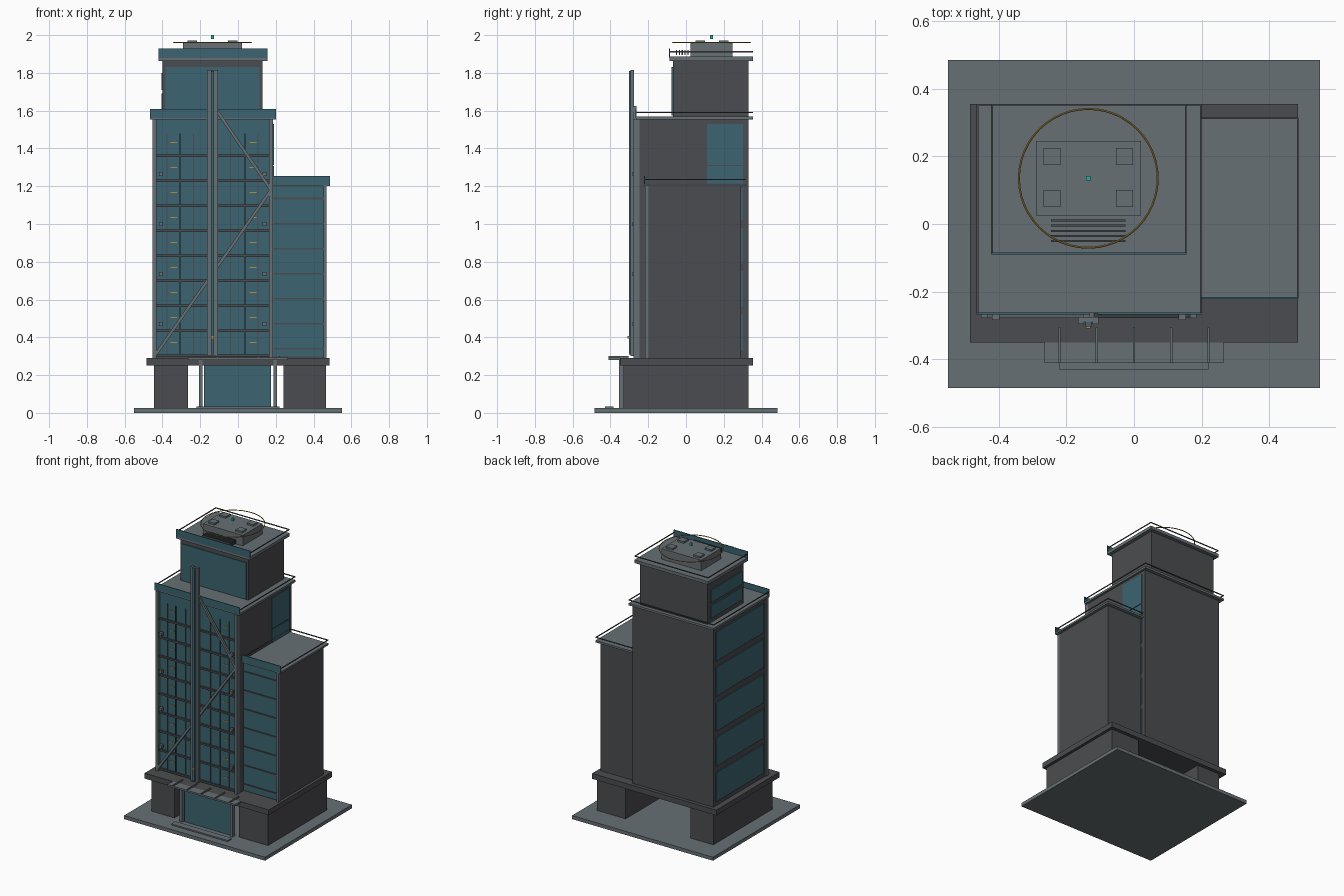
import bpy, math
from mathutils import Vector


def material(name, rgb):
    m = bpy.data.materials.new(name)
    m.diffuse_color = (*rgb, 1)
    return m


GLASS = material("teal_glass", (0.045, 0.13, 0.165))
WALL = material("dark_wall", (0.07, 0.073, 0.08))
METAL = material("light_metal", (0.135, 0.16, 0.175))
GOLD = material("gold", (0.45, 0.28, 0.06))
BEACON = material("beacon", (0.02, 0.4, 0.35))


def box(name, x0, x1, y0, y1, z0, z1, mat):
    bpy.ops.mesh.primitive_cube_add(size=1, location=((x0 + x1) / 2, (y0 + y1) / 2, (z0 + z1) / 2))
    o = bpy.context.object
    o.name = name
    o.scale = (x1 - x0, y1 - y0, z1 - z0)
    bpy.ops.object.transform_apply(location=False, rotation=False, scale=True)
    o.data.materials.append(mat)
    return o


def beam(name, a, b, w, d):
    # square bar in an x-z plane between two points
    a, b = Vector(a), Vector(b)
    v = b - a
    c = (a + b) / 2
    h = v.length / 2
    o = box(name, -w / 2, w / 2, -d / 2, d / 2, -h, h, METAL)
    o.location = c
    o.rotation_euler = (0, math.atan2(v.x, v.z), 0)
    return o


def roof(name, x0, x1, y0, y1, z0, z1, glass_top, rail_z):
    # roof slab, glass front parapet and thin rail on the other sides
    box(name + "_slab", x0, x1, y0, y1, z0, z1, METAL)
    box(name + "_parapet", x0, x1, y0 - 0.002, y0 + 0.004, z1 - 0.006, glass_top, GLASS)
    t, r0, r1 = 0.005, rail_z - 0.003, rail_z + 0.003
    box(name + "_rail_left", x0, x0 + t, y0, y1, r0, r1, WALL)
    box(name + "_rail_right", x1 - t, x1, y0, y1, r0, r1, WALL)
    box(name + "_rail_back", x0, x1, y1 - t, y1, r0, r1, WALL)


# ground slab, podium legs and podium deck
box("ground_slab", -0.55, 0.55, -0.485, 0.485, 0, 0.025, METAL)
box("podium_leg_left", -0.445, -0.265, -0.33, 0.33, 0.025, 0.255, WALL)
box("podium_leg_right", 0.24, 0.465, -0.33, 0.33, 0.025, 0.255, WALL)
box("podium_deck", -0.485, 0.485, -0.35, 0.355, 0.252, 0.29, WALL)

# entrance: glass, portal posts, step, canopy
box("lobby_glass", -0.18, 0.175, -0.34, -0.33, 0.025, 0.255, GLASS)
for x in (-0.197, 0.197):
    box("entrance_post", x - 0.01, x + 0.01, -0.355, -0.33, 0.025, 0.285, METAL)
box("entrance_step", -0.22, 0.22, -0.43, -0.385, 0.025, 0.034, METAL)
box("canopy", -0.265, 0.265, -0.41, -0.35, 0.28, 0.292, METAL)
for i in range(5):
    x = -0.22 + 0.11 * i
    box("canopy_beam", x - 0.003, x + 0.003, -0.41, -0.305, 0.29, 0.301, METAL)

# main tower, right wing and upper block
box("tower", -0.445, 0.185, -0.245, 0.33, 0.29, 1.557, WALL)
box("wing", 0.185, 0.465, -0.2, 0.29, 0.29, 1.2, WALL)
box("upper_block", -0.4, 0.13, -0.07, 0.33, 1.565, 1.87, WALL)
roof("tower_roof", -0.465, 0.2, -0.265, 0.355, 1.553, 1.568, 1.608, 1.59)
roof("wing_roof", 0.186, 0.486, -0.22, 0.315, 1.2, 1.213, 1.255, 1.235)
roof("upper_roof", -0.422, 0.155, -0.088, 0.355, 1.864, 1.886, 1.93, 1.912)

# front glazing
box("tower_front_glass", -0.432, 0.172, -0.251, -0.244, 0.298, 1.555, GLASS)
box("wing_front_glass", 0.186, 0.455, -0.206, -0.199, 0.298, 1.198, GLASS)
box("upper_front_glass", -0.385, 0.115, -0.076, -0.069, 1.575, 1.83, GLASS)
for x in (-0.442, 0.175):
    box("corner_column", x - 0.01, x + 0.01, -0.277, -0.245, 0.29, 1.556, METAL)
box("wing_corner_column", 0.453, 0.468, -0.218, -0.198, 0.29, 1.2, METAL)

# floor bands, light strips and mullions
for i in range(10):
    z = 0.302 + 0.1325 * i
    if i < 9:
        box("tower_floor_band", -0.432, 0.17, -0.263, -0.25, z - 0.006, z + 0.006, WALL)
    if i < 7:
        box("wing_floor_band", 0.187, 0.455, -0.213, -0.205, z + 0.034, z + 0.042, WALL)
    if i < 9:
        for x in (-0.34, 0.08):
            box("light_strip", x - 0.018, x + 0.018, -0.254, -0.25, z + 0.068, z + 0.073, GOLD)
for x in (-0.375, -0.308, -0.235, -0.04, 0.038, 0.105):
    wide = x in (-0.308, 0.038)
    box("mullion", x - 0.003, x + 0.003, -0.259 if wide else -0.254, -0.25, 0.3, 1.48, WALL)
for z in (0.47, 0.735, 1.0, 1.265):
    for x in (-0.408, 0.142):
        box("facade_box", x - 0.011, x + 0.011, -0.284, -0.262, z - 0.011, z + 0.011, METAL)

# pylon with glass strip and ties
for x in (-0.156, -0.114):
    box("pylon_rail", x - 0.009, x + 0.009, -0.295, -0.275, 0.3, 1.815, METAL)
box("pylon_core", -0.15, -0.12, -0.29, -0.275, 0.3, 1.812, METAL)
box("pylon_strip", -0.144, -0.126, -0.303, -0.288, 0.31, 1.81, GLASS)
box("pylon_lamp", -0.142, -0.128, -0.309, -0.302, 0.393, 0.407, GOLD)
for i in range(5):
    z = 0.43 + 0.265 * i
    box("pylon_tie", -0.15, -0.12, -0.277, -0.25, z - 0.01, z + 0.01, METAL)

# diagonal braces
beam("brace_lower", (-0.435, -0.27, 0.31), (0.175, -0.27, 1.18), 0.016, 0.016)
beam("brace_upper", (0.175, -0.27, 1.18), (-0.125, -0.27, 1.62), 0.016, 0.016)

# side windows
for i in range(5):
    z = 0.32 + 0.248 * i
    box("left_window", -0.45, -0.444, -0.225, 0.305, z, z + 0.205, GLASS)
for z0, z1 in ((0.33, 0.52), (0.56, 0.75), (0.79, 0.98), (1.02, 1.19), (1.215, 1.307), (1.313, 1.53)):
    box("right_window", 0.184, 0.19, 0.11, 0.302, z0, z1, GLASS)
for z in (1.6, 1.71):
    box("upper_left_window", -0.406, -0.399, -0.05, 0.3, z, z + 0.09, GLASS)

# roof plant, vents, louvres, landing ring and beacon
box("plant_room", -0.29, 0.02, 0.025, 0.245, 1.885, 1.96, METAL)
for x in (-0.242, -0.028):
    for y in (0.075, 0.2):
        box("roof_vent", x - 0.025, x + 0.025, y - 0.025, y + 0.025, 1.958, 1.972, METAL)
for i in range(5):
    y = 0.01 - 0.015 * i
    box("roof_louvre", -0.245, -0.025, y - 0.003, y + 0.003, 1.895, 1.922, WALL)
bpy.ops.mesh.primitive_torus_add(location=(-0.135, 0.135, 1.96), major_radius=0.205, minor_radius=0.003,
                                 major_segments=48, minor_segments=8)
ring = bpy.context.object
ring.name = "landing_ring"
ring.data.materials.append(GOLD)
bpy.ops.object.shade_smooth_by_angle()
box("beacon", -0.142, -0.128, 0.128, 0.142, 1.98, 2.0, BEACON)
